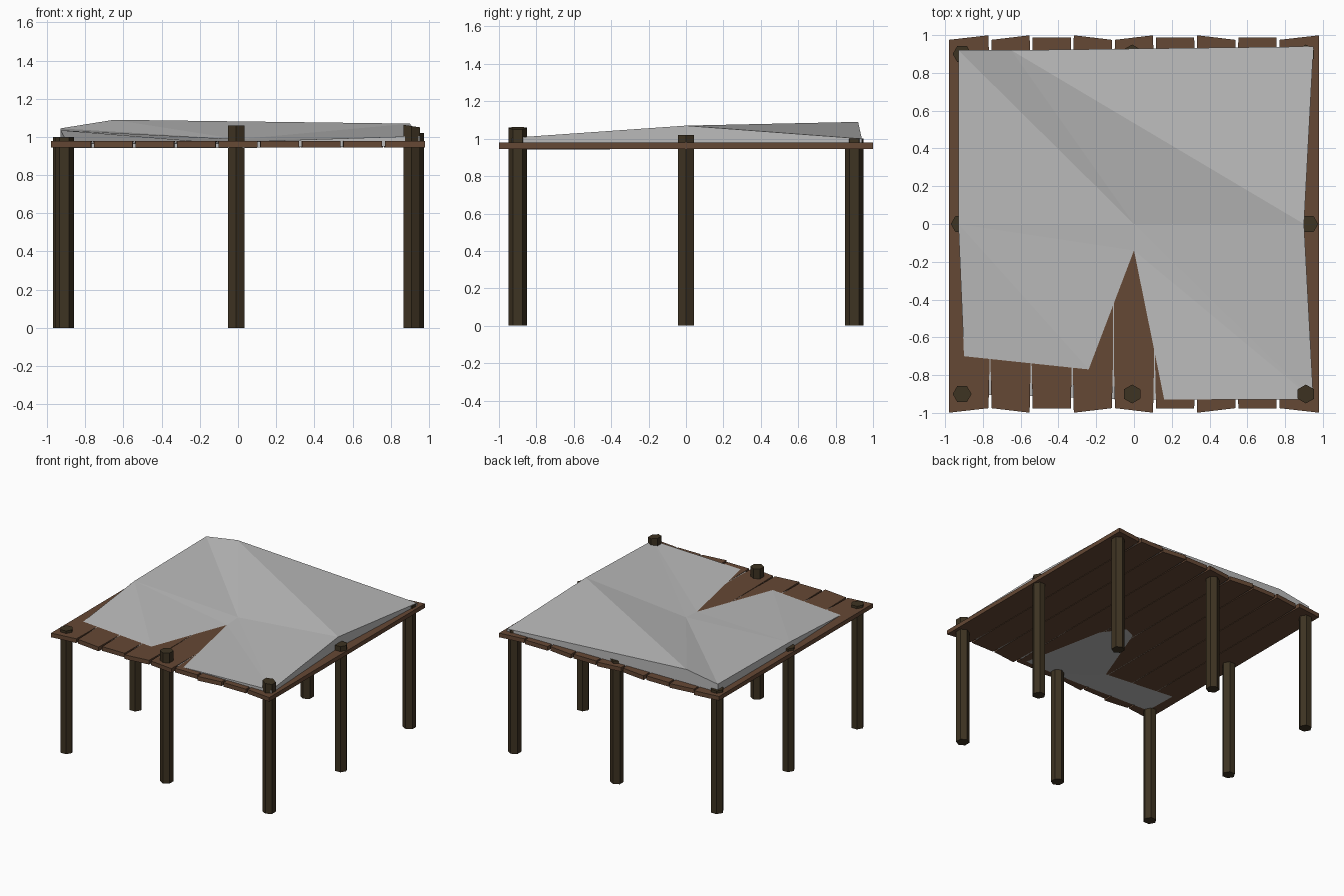
import bpy, bmesh, math

if "Cube" in bpy.data.objects:
    bpy.data.objects.remove(bpy.data.objects["Cube"])


def material(name, rgb):
    m = bpy.data.materials.new(name)
    m.use_nodes = True
    m.diffuse_color = (*rgb, 1)
    m.node_tree.nodes["Principled BSDF"].inputs["Base Color"].default_value = (*rgb, 1)
    return m


plank_wood = material("plank brown", (0.13, 0.065, 0.035))
post_wood = material("dark post wood", (0.048, 0.033, 0.016))
cloth = material("pale grey cloth", (0.5, 0.5, 0.5))


def add_object(name, bm, mat):
    bmesh.ops.recalc_face_normals(bm, faces=bm.faces)
    mesh = bpy.data.meshes.new(name)
    bm.to_mesh(mesh)
    bm.free()
    mesh.materials.append(mat)
    ob = bpy.data.objects.new(name, mesh)
    bpy.context.collection.objects.link(ob)
    return ob


def slab(bm, top, bottom, faces):
    """Closed body from matching top and bottom points; sides follow open edges."""
    up = [bm.verts.new(p) for p in top]
    low = [bm.verts.new(p) for p in bottom]
    edges = {(f[i - 1], f[i]) for f in faces for i in range(len(f))}
    for f in faces:
        bm.faces.new([up[i] for i in f])
        bm.faces.new([low[i] for i in reversed(f)])
    for a, b in edges:
        if (b, a) not in edges:
            bm.faces.new([up[b], up[a], low[a], low[b]])


# Deck planks with skewed ends and gaps that widen at the ends
DECK_TOP, DECK_BOTTOM = 0.98, 0.946
COUNT = 9
WIDTH = 1.96 / COUNT
front_skew = [1, -1, 0, 1, -1, 0, 1, 0, -1]
back_skew = [1, 1, 0, -1, 1, 0, -1, 0, 1]
for i in range(COUNT):
    x0 = -0.98 + i * WIDTH
    x1 = x0 + WIDTH
    l_end, l_mid = (0.008, 0.002) if i else (0, 0)
    r_end, r_mid = (0.008, 0.002) if i < COUNT - 1 else (0, 0)
    f, b = front_skew[i] * 0.012, back_skew[i] * 0.012
    outline = [(x0 + l_end, -0.987 - f + (0.01 if f == 0 else 0)),
               (x1 - r_end, -0.987 + f + (0.01 if f == 0 else 0)),
               (x1 - r_mid, -0.7), (x1 - r_mid, 0.7),
               (x1 - r_end, 0.987 + b), (x0 + l_end, 0.987 - b),
               (x0 + l_mid, 0.7), (x0 + l_mid, -0.7)]
    bm = bmesh.new()
    slab(bm, [(x, y, DECK_TOP) for x, y in outline],
         [(x, y, DECK_BOTTOM) for x, y in outline], [tuple(range(8))])
    add_object(f"deck_plank_{i + 1}", bm, plank_wood)


# Hexagonal posts: name, x, y, height, turn in degrees, slope of the top
posts = [("front_right", -0.91, -0.9, 1.0, 0, 0),
         ("front_middle", -0.01, -0.9, 1.06, 30, 0),
         ("front_left", 0.91, -0.9, 1.057, 30, -0.15),
         ("middle_left", 0.925, 0, 1.02, 0, 0),
         ("middle_right", -0.92, 0, 1.0, 0, 0),
         ("back_right", -0.91, 0.9, 1.0, 0, 0),
         ("back_middle", -0.01, 0.9, 1.0, 30, 0),
         ("back_left", 0.91, 0.9, 1.0, 30, 0)]
for name, px, py, height, turn, slope in posts:
    ring = [(0.05 * math.cos(math.radians(60 * k + turn)),
             0.05 * math.sin(math.radians(60 * k + turn))) for k in range(6)]
    bm = bmesh.new()
    slab(bm, [(px + x, py + y, height + slope * x) for x, y in ring],
         [(px + x, py + y, 0) for x, y in ring], [tuple(range(6))])
    add_object(name + "_post", bm, post_wood)


# Sagging sheet draped over the posts, sinking into the deck at the front
points = {
    "back_r": (-0.93, 0.92, 1.045), "peak": (-0.65, 0.92, 1.09),
    "back_l": (0.95, 0.94, 1.0), "side_l": (0.9, 0, 1.07),
    "front_l": (0.95, -0.93, 1.005), "rim_l": (0.16, -0.93, 0.98),
    "front_mid": (0, -0.93, 0.966), "front_r": (-0.89, -0.9, 0.966),
    "rim_r": (-0.9, -0.7, 0.98), "side_r": (-0.93, 0, 1.035),
    "centre": (0, 0, 0.988), "dip": (0, -0.14, 0.98), "kink": (-0.24, -0.77, 0.98)}
panels = """back_r centre peak
back_r side_r centre
peak centre side_l
peak side_l back_l
centre front_l side_l
centre dip front_l
dip rim_l front_l
dip front_mid rim_l
dip kink front_mid
kink front_r front_mid
kink rim_r front_r
side_r dip centre
side_r kink dip
side_r rim_r kink"""
order = list(points)
faces = [tuple(order.index(n) for n in row.split()) for row in panels.splitlines()]
top = list(points.values())
bottom = [(x, y, 0.945 + max(-0.004, min(0.01, (z - DECK_TOP) * 0.3))) for x, y, z in top]
bm = bmesh.new()
slab(bm, top, bottom, faces)
add_object("draped_sheet", bm, cloth)
